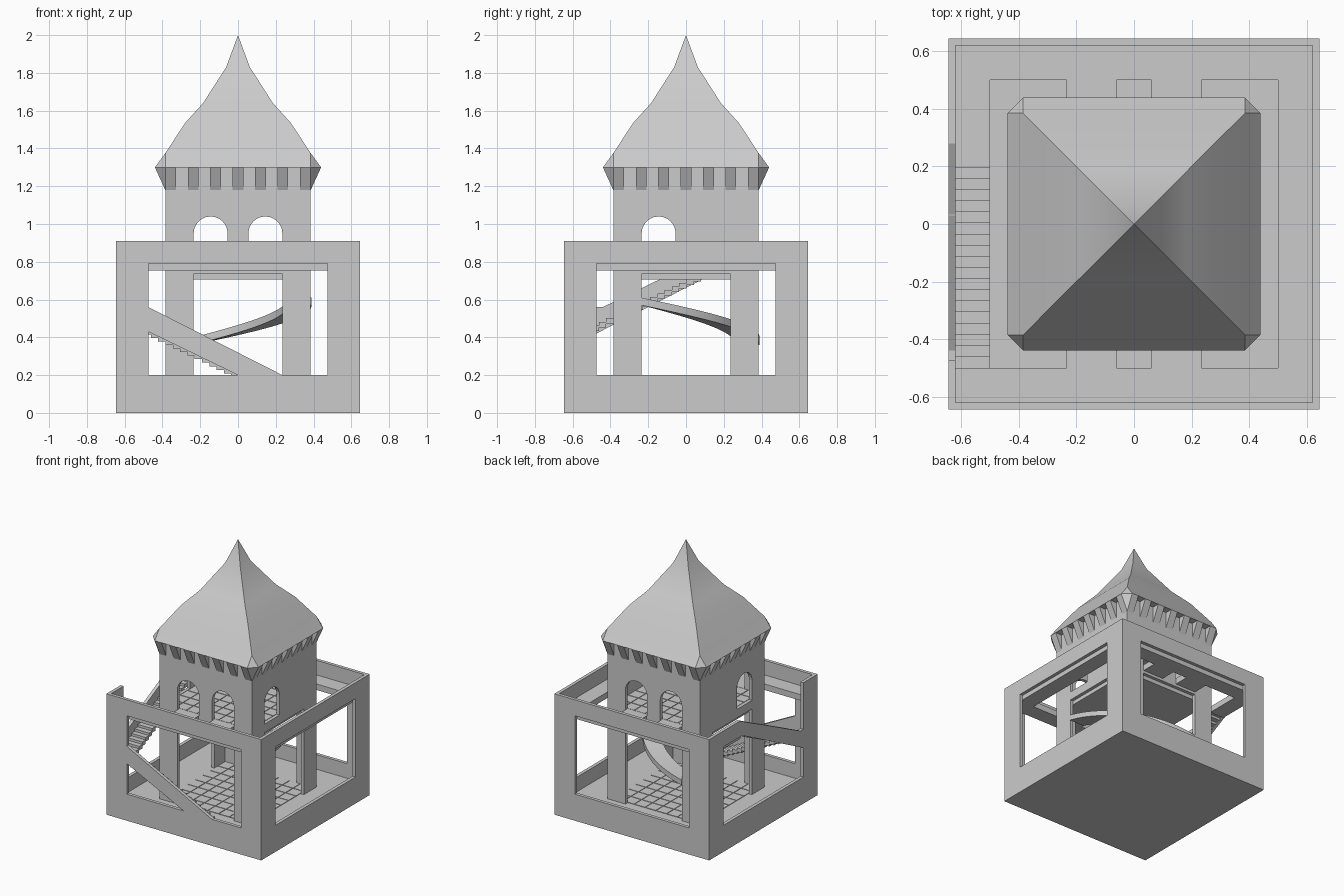
import bpy, bmesh, math

cube = bpy.data.objects.get("Cube")
if cube:
    bpy.data.objects.remove(cube, do_unlink=True)

stone = bpy.data.materials.new("grey_stone")
stone.use_nodes = True
GREY = (0.6, 0.6, 0.6, 1)
stone.diffuse_color = GREY
stone.node_tree.nodes["Principled BSDF"].inputs["Base Color"].default_value = GREY


def finish(name, bm):
    bmesh.ops.recalc_face_normals(bm, faces=bm.faces)
    mesh = bpy.data.meshes.new(name)
    bm.to_mesh(mesh)
    bm.free()
    mesh.materials.append(stone)
    obj = bpy.data.objects.new(name, mesh)
    bpy.context.collection.objects.link(obj)
    return obj


def add_prism(bm, pts, axis, lo, hi):
    """Extrude a 2D outline along an axis."""
    place = {"x": lambda p, d: (d, p[0], p[1]),
             "y": lambda p, d: (p[0], d, p[1]),
             "z": lambda p, d: (p[0], p[1], d)}[axis]
    a = [bm.verts.new(place(p, lo)) for p in pts]
    b = [bm.verts.new(place(p, hi)) for p in pts]
    bm.faces.new(a)
    bm.faces.new(b[::-1])
    for i in range(len(pts)):
        j = (i + 1) % len(pts)
        bm.faces.new((a[i], b[i], b[j], a[j]))


def prism(name, pts, axis, lo, hi):
    bm = bmesh.new()
    add_prism(bm, pts, axis, lo, hi)
    return finish(name, bm)


def rect(a0, a1, b0, b1):
    return [(a0, b0), (a1, b0), (a1, b1), (a0, b1)]


def boxes(name, specs):
    bm = bmesh.new()
    for x0, x1, y0, y1, z0, z1 in specs:
        add_prism(bm, rect(x0, x1, y0, y1), "z", z0, z1)
    return finish(name, bm)


def cut(obj, cutter):
    mod = obj.modifiers.new("cut", "BOOLEAN")
    mod.operation = "DIFFERENCE"
    mod.solver = "EXACT"
    mod.object = cutter
    bpy.context.view_layer.objects.active = obj
    bpy.ops.object.modifier_apply(modifier=mod.name)
    bpy.data.objects.remove(cutter, do_unlink=True)


OUT, INN = 0.645, 0.62        # outer wall faces
TOW, TIN = 0.385, 0.36        # tower wall faces
FLOOR, DECK, LAND, TOP = 0.09, 0.8, 0.445, 0.91
EDGE, GAP, DOOR = 0.5, 0.475, 0.235

# Outer walls with one large opening per side
walls = prism("outer_walls", rect(-OUT, OUT, -OUT, OUT), "z", 0, TOP)
cut(walls, prism("cavity", rect(-INN, INN, -INN, INN), "z", FLOOR, 1.2))
for axis in "xy":
    cut(walls, prism("opening", rect(-GAP, GAP, 0.2, 0.79), axis, -1, 1))
cut(walls, prism("stair_notch", [(-GAP, 0.5), (-0.44, 0.56), (0.28, TOP), (0.28, 1.1), (-GAP, 1.1)],
                 "x", -0.7, -0.6))

# Sloping stair parapets
prism("front_stair_parapet", [(-GAP, 0.56), (DOOR, 0.2), (0, 0.2), (-GAP, 0.43)], "y", -OUT, -INN)
prism("side_stair_parapet", [(-GAP, 0.42), (-GAP, 0.56), (-0.44, 0.56), (0.03, 0.79), (0.25, 0.79)],
      "x", -OUT, -INN)

# Two flights of steps and the corner landing
STEPS = 19
run = (DOOR + EDGE) / STEPS
front_steps, side_steps = [], []
for i in range(STEPS):
    z = FLOOR + (LAND - FLOOR) * (i + 1) / STEPS
    x = DOOR - i * run
    front_steps.append((x - run, x, -INN, -EDGE, z - 0.03, z))
    z = LAND + (DECK - LAND) * (i + 1) / STEPS
    y = -EDGE + i * run
    side_steps.append((-INN, -EDGE, y, y + run, z - 0.03, z))
boxes("front_stair", front_steps)
boxes("side_stair", side_steps)
boxes("stair_landing", [(-INN, -EDGE, -INN, -EDGE, LAND - 0.03, LAND)])

# Upper walkway and the bridges to the tower doors
UNDER = DECK - 0.045
boxes("walkway", [
    (-INN, INN, -INN, -EDGE, UNDER, DECK),
    (-INN, INN, EDGE, INN, UNDER, DECK),
    (EDGE, INN, -EDGE, EDGE, UNDER, DECK),
    (-INN, -EDGE, DOOR, EDGE, UNDER, DECK)])
boxes("bridges", [(min(s * 0.06, s * DOOR), max(s * 0.06, s * DOOR), min(t * TOW, t * EDGE),
                   max(t * TOW, t * EDGE), UNDER, DECK) for s in (-1, 1) for t in (-1, 1)])

# Hollow tower with open ground floor and arched doors
tower = prism("tower_walls", rect(-TOW, TOW, -TOW, TOW), "z", FLOOR, 1.3)
cut(tower, prism("tower_cavity", rect(-TIN, TIN, -TIN, TIN), "z", 0, 1.28))
for axis in "xy":
    cut(tower, prism("tower_opening", rect(-DOOR, DOOR, 0, 0.735), axis, -1, 1))


def arch(centre):
    curve = [(centre + 0.09 * math.cos(math.pi * k / 12), 0.95 + 0.09 * math.sin(math.pi * k / 12))
             for k in range(13)]
    return curve + [(centre - 0.09, DECK), (centre + 0.09, DECK)]


for axis, centre in (("y", -0.145), ("y", 0.145), ("x", -0.145)):
    cut(tower, prism("arch", arch(centre), axis, -1, 1))
boxes("tower_floor", [(-TIN, TIN, -TIN, TIN, 0.705, DECK - 0.004)])

# Paving slabs on both tower floors
COUNT = 8
pitch = 2 * TIN / COUNT
for name, z in (("ground_tiles", FLOOR), ("upper_tiles", DECK - 0.004)):
    boxes(name, [(-TIN + i * pitch + 0.003, -TIN + (i + 1) * pitch - 0.003,
                  -TIN + j * pitch + 0.003, -TIN + (j + 1) * pitch - 0.003, z - 0.002, z + 0.004)
                 for i in range(COUNT) for j in range(COUNT)])

# Curved ramp sweeping a quarter turn inside the tower
bm = bmesh.new()
TURNS = 24
rings = []
for k in range(TURNS + 1):
    t = k / TURNS
    a = math.pi / 2 * (1 - t)
    z = 0.36 + 0.21 * t
    rings.append([bm.verts.new((-DOOR + r * math.cos(a), -DOOR + r * math.sin(a), z + h))
                  for r, h in ((0.5, 0), (0.625, 0), (0.625, 0.04), (0.5, 0.04))])
for p, q in zip(rings, rings[1:]):
    for i in range(4):
        j = (i + 1) % 4
        bm.faces.new((p[i], p[j], q[j], q[i]))
bm.faces.new(rings[0])
bm.faces.new(rings[-1][::-1])
ramp = finish("curved_ramp", bm)

# Bell-shaped roof with clipped eave corners
EAVE, ZE = 0.44, 1.3
corners = [(1, 1), (-1, 1), (-1, -1), (1, -1)]
bm = bmesh.new()
eave = []
for n, (sx, sy) in enumerate(corners):
    pair = [(sx * EAVE, sy * TOW, ZE), (sx * TOW, sy * EAVE, ZE)]
    eave += [bm.verts.new(p) for p in (pair if n % 2 == 0 else pair[::-1])]
bm.faces.new(eave)
profile = [(TOW, 1.375), (0.28, 1.535), (0.185, 1.64), (0.063, 1.83)]
rings = [[bm.verts.new((sx * h, sy * h, z)) for sx, sy in corners] for h, z in profile]
apex = bm.verts.new((0, 0, 2))
for i in range(4):
    j = (i + 1) % 4
    bm.faces.new((eave[2 * i], eave[2 * i + 1], rings[0][i]))
    bm.faces.new((eave[2 * i + 1], eave[2 * j], rings[0][j], rings[0][i]))
    for p, q in zip(rings, rings[1:]):
        bm.faces.new((p[i], p[j], q[j], q[i]))
    bm.faces.new((rings[-1][i], rings[-1][j], apex))
roof = finish("roof", bm)

# Wedge corbels under the eaves
bm = bmesh.new()
for s in (-1, 1):
    wedge = [(s * TOW, 1.18), (s * EAVE, ZE), (s * TOW, ZE)]
    for k in range(-3, 4):
        c = k * 0.119
        add_prism(bm, wedge, "x", c - 0.028, c + 0.028)
        add_prism(bm, wedge, "y", c - 0.028, c + 0.028)
for sx, sy in corners:
    v = [bm.verts.new((sx * x, sy * y, z)) for x, y, z in
         ((TOW, TOW, 1.18), (EAVE, TOW, ZE), (TOW, EAVE, ZE), (TOW, TOW, ZE))]
    for tri in ((0, 1, 2), (0, 1, 3), (0, 2, 3), (1, 2, 3)):
        bm.faces.new([v[i] for i in tri])
finish("eave_corbels", bm)

# Smooth shading on the curved parts
bpy.ops.object.select_all(action="DESELECT")
for obj in (roof, ramp):
    obj.select_set(True)
bpy.context.view_layer.objects.active = roof
bpy.ops.object.shade_smooth_by_angle(angle=math.radians(30))
